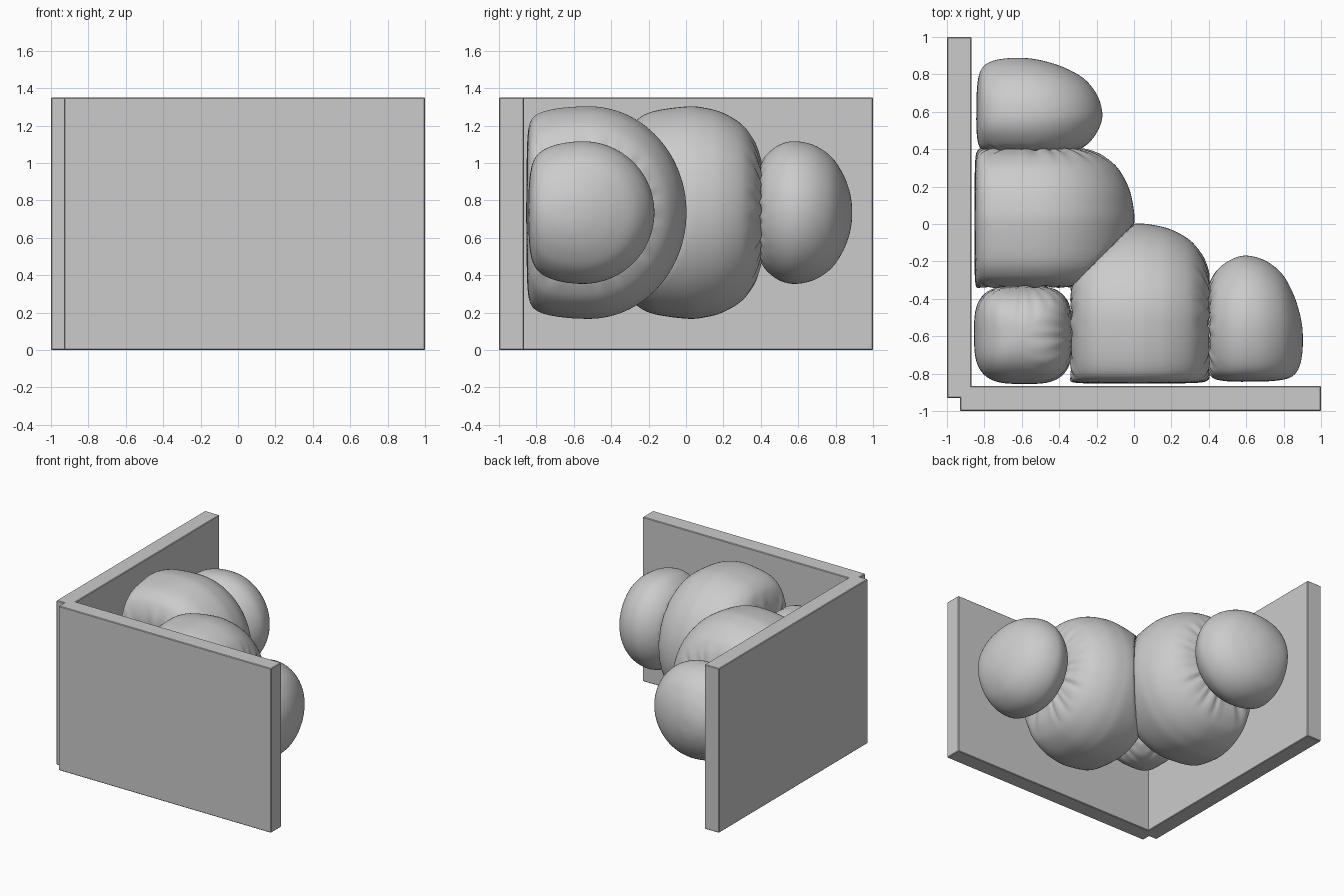
import bpy, bmesh, math

if "Cube" in bpy.data.objects:
    bpy.data.objects.remove(bpy.data.objects["Cube"])

ZC = 0.735      # height of the balloon axis
WALL = -0.855   # inner wall plane the balloon is pressed against


def finish(name, bm, smooth=False):
    bmesh.ops.recalc_face_normals(bm, faces=bm.faces[:])
    me = bpy.data.meshes.new(name)
    bm.to_mesh(me)
    bm.free()
    for p in me.polygons:
        p.use_smooth = smooth
    ob = bpy.data.objects.new(name, me)
    bpy.context.collection.objects.link(ob)
    return ob


def box(name, lo, hi):
    bm = bmesh.new()
    bmesh.ops.create_cube(bm, size=1)
    for v in bm.verts:
        v.co = [l + (c + 0.5) * (h - l) for c, l, h in zip(v.co, lo, hi)]
    ob = finish(name, bm)
    b = ob.modifiers.new("bevel", 'BEVEL')
    b.width, b.segments = 0.005, 1


def curve(pts, steps=7):
    """Catmull-Rom samples through the profile points."""
    p = [pts[0]] + pts + [pts[-1]]
    out = []
    for i in range(1, len(p) - 2):
        for s in range(steps):
            t = s / steps
            out.append([0.5 * (2 * b + (c - a) * t + (2 * a - 5 * b + 4 * c - d) * t * t
                               + (3 * b - a - 3 * c + d) * t ** 3)
                        for a, b, c, d in zip(*p[i - 1:i + 3])])
    return out + [list(pts[-1])]


def lobe(name, profile, squash, press, seams, swap=False, diagonal=False):
    """Loft an inflated lobe: profile = (along wall, radius, axis distance from wall)."""
    n = 120
    bm = bmesh.new()
    rings = []
    for t, r, d in curve(profile):
        ring = []
        near = max(math.exp(-((t - s) / 0.05) ** 2) for s in seams)
        for i in range(n):
            a = 2 * math.pi * i / n
            # puckers along the pinched seams
            w = math.sin(23 * a) + 0.7 * math.sin(14 * a + 1) + 0.5 * math.sin(37 * a + 2)
            rr = r * (1 + 0.014 * near * w)
            u, v = rr * math.cos(a), rr * math.sin(a)
            if u > 0:
                u *= squash
            else:
                q = -u * press
                u = -q / (1 + (q / d) ** 4) ** 0.25
            x = t + 0.004 * near * w
            y = WALL + d + u
            if diagonal and y > x:          # flat contact between the two big lobes
                x = y = (x + y) / 2
            co = (y, x - 0.015 * (not diagonal), ZC + v) if swap else (x, y, ZC + v)
            ring.append(bm.verts.new(co))
        rings.append(ring)
    for r0, r1 in zip(rings, rings[1:]):
        for i in range(n):
            j = (i + 1) % n
            bm.faces.new((r0[i], r0[j], r1[j], r1[i]))
    bm.faces.new(rings[0])
    bm.faces.new(rings[-1])
    finish(name, bm, True)


# Corner walls
box("left_wall", (-1, -0.93, 0), (-0.868, 1, 1.35))
box("front_wall", (-0.93, -1, 0), (1, -0.866, 1.35))

# Big lobes, one along each wall
big = [(-0.315, 0.12, .335), (-0.327, 0.22, .335), (-0.335, 0.33, .335), (-0.315, 0.42, .335),
       (-0.27, 0.49, .335), (-0.18, 0.54, .335), (0.0, 0.567, .335), (0.1, 0.56, .335),
       (0.2, 0.532, .335), (0.3, 0.47, .335), (0.36, 0.39, .335), (0.39, 0.31, .335),
       (0.4, 0.24, .335), (0.385, 0.14, .335)]
lobe("big_lobe_front", big, 0.92, 1.5, (-0.34, 0.41), diagonal=True)
lobe("big_lobe_left", big, 0.92, 1.5, (-0.34, 0.41), swap=True, diagonal=True)

# Small end lobes
end = [(0.42, 0.12, .3), (0.405, 0.2, .3), (0.415, 0.26, .3), (0.45, 0.315, .3), (0.52, 0.365, .3),
       (0.6, 0.381, .305), (0.7, 0.36, .3), (0.79, 0.30, .29), (0.85, 0.215, .27),
       (0.885, 0.13, .25), (0.9, 0.06, .24), (0.903, 0.002, .235)]
lobe("end_lobe_front", end, 1.0, 1.25, (0.405,))
lobe("end_lobe_left", end, 1.0, 1.25, (0.405,), swap=True)

# Lobe squeezed into the corner: a rounded superellipsoid
bm = bmesh.new()
bmesh.ops.create_uvsphere(bm, u_segments=96, v_segments=48, radius=1)
for v in bm.verts:
    x, y, z = v.co
    k = (abs(x) ** 3.2 + abs(y) ** 3.2) ** (1 / 3.2)
    h = math.hypot(x, y)
    s = h / k if k > 1e-6 else 1
    g = (h ** 2.5 + abs(z) ** 2.5) ** (-1 / 2.5)
    a = math.atan2(y, x)
    # puckers on the sides facing the big lobes
    w = 1 + 0.012 * max(0, x, y) * math.sin(22 * math.atan2(z, min(x, y)))
    v.co = (-0.592 + 0.263 * x * s * g * w, -0.592 + 0.263 * y * s * g * w, ZC + 0.38 * z * g * w)
finish("corner_lobe", bm, True)
